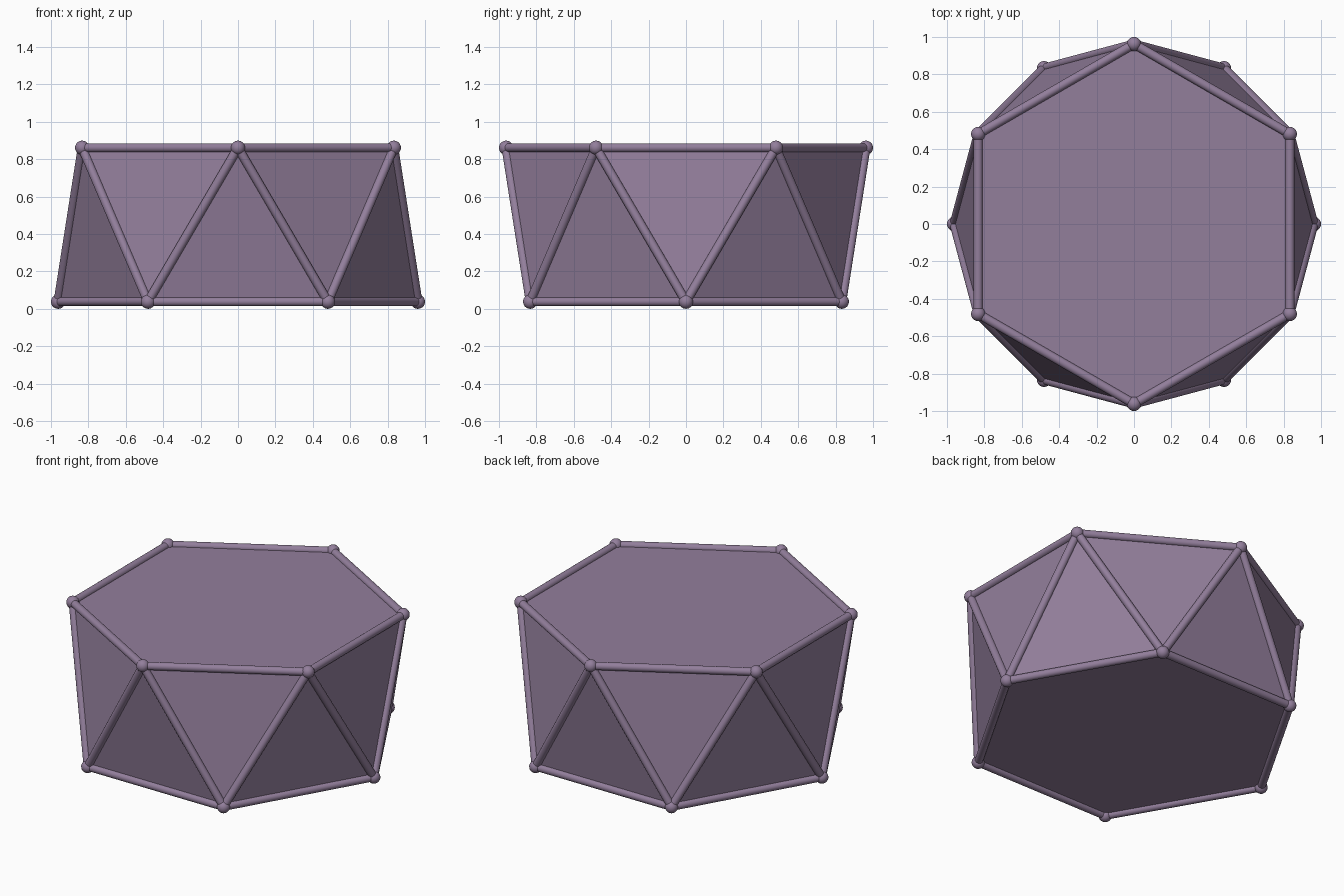
import bpy, bmesh
from math import sin, cos, pi, sqrt
from mathutils import Vector

if "Cube" in bpy.data.objects:
    bpy.data.objects.remove(bpy.data.objects["Cube"])

BALL, ROD = 0.038, 0.024
R = 1 - BALL                                   # corner radius = edge length
H = R * sqrt(1 - 0.25 / cos(pi / 12) ** 2)     # equilateral side triangles

mat = bpy.data.materials.new("mauve")
mat.diffuse_color = (0.29, 0.21, 0.33, 1)
mat.use_nodes = True
mat.node_tree.nodes["Principled BSDF"].inputs["Base Color"].default_value = mat.diffuse_color


def ring(z, offset):
    return [Vector((R * cos(i * pi / 3 + offset), R * sin(i * pi / 3 + offset), z)) for i in range(6)]


# Solid body: hexagonal antiprism
bm = bmesh.new()
low = [bm.verts.new(p) for p in ring(BALL, 0)]
high = [bm.verts.new(p) for p in ring(BALL + H, pi / 6)]
bm.faces.new(low[::-1])
bm.faces.new(high)
for i in range(6):
    j = (i + 1) % 6
    bm.faces.new((low[i], low[j], high[i]))
    bm.faces.new((high[i], low[j], high[j]))
corners = [v.co.copy() for v in bm.verts]
edges = [(e.verts[0].co.copy(), e.verts[1].co.copy()) for e in bm.edges]
mesh = bpy.data.meshes.new("body")
bm.to_mesh(mesh)
bm.free()
body = bpy.data.objects.new("body", mesh)
bpy.context.collection.objects.link(body)
mesh.materials.append(mat)


def finish(name):
    ob = bpy.context.object
    ob.name = name
    ob.data.materials.append(mat)
    bpy.ops.object.shade_smooth_by_angle()


# Round rods along every edge
for a, b in edges:
    d = b - a
    bpy.ops.mesh.primitive_cylinder_add(vertices=24, radius=ROD, depth=d.length, location=(a + b) / 2,
                                        rotation=d.to_track_quat('Z', 'Y').to_euler())
    finish("edge_rod")

# Balls on every corner
for p in corners:
    bpy.ops.mesh.primitive_uv_sphere_add(segments=24, ring_count=16, radius=BALL, location=p)
    finish("corner_ball")
